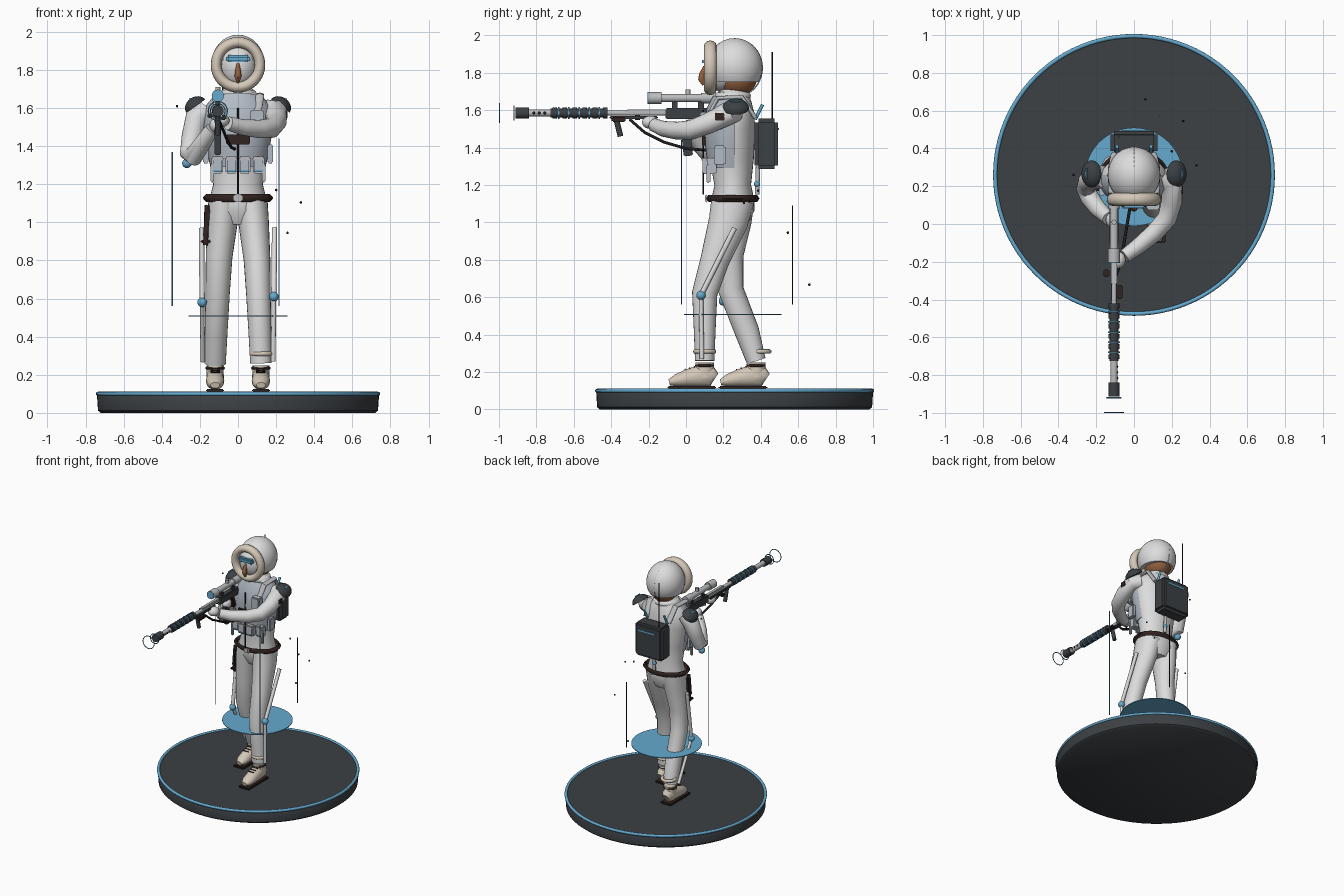
import bpy, bmesh, math
from mathutils import Vector, Matrix, Euler

cube = bpy.data.objects.get("Cube")
if cube:
    bpy.data.objects.remove(cube, do_unlink=True)


def colour(name, *rgb):
    m = bpy.data.materials.new(name)
    m.use_nodes = True
    m.diffuse_color = (*rgb, 1)
    m.node_tree.nodes["Principled BSDF"].inputs["Base Color"].default_value = (*rgb, 1)
    return m


WHITE = colour("suit white", .72, .72, .72)
VEST = colour("vest grey", .45, .5, .56)
METAL = colour("pale metal", .5, .51, .52)
CREAM = colour("fur cream", .66, .58, .48)
CHAR = colour("charcoal", .045, .052, .058)
BLACK = colour("black", .012, .012, .014)
BLUE = colour("ice blue", .13, .4, .62)
SKIN = colour("skin brown", .3, .12, .05)
BROWN = colour("dark leather", .03, .017, .014)


def finish(bm, name, mat, angle=40):
    """Smooth shade with sharp creases and link the part."""
    bmesh.ops.recalc_face_normals(bm, faces=bm.faces)
    for f in bm.faces:
        f.smooth = True
    for e in bm.edges:
        e.smooth = len(e.link_faces) == 2 and e.calc_face_angle(0) < math.radians(angle)
    me = bpy.data.meshes.new(name)
    bm.to_mesh(me)
    bm.free()
    me.materials.append(mat)
    ob = bpy.data.objects.new(name, me)
    bpy.context.collection.objects.link(ob)
    return ob


def loft(name, rings, mat, ref=(1, 0, 0), seg=24, front_only=None):
    """Skin elliptical rings (x, y, z, ru, rv) along a path."""
    bm = bmesh.new()
    pts = [Vector(r[:3]) for r in rings]
    loops = []
    for i, r in enumerate(rings):
        d = (pts[min(i + 1, len(pts) - 1)] - pts[max(i - 1, 0)]).normalized()
        u = Vector(ref)
        u = (u - d * u.dot(d)).normalized()
        v = d.cross(u)
        loops.append([bm.verts.new(pts[i] + u * r[3] * math.cos(a) + v * r[-1] * math.sin(a))
                      for a in (2 * math.pi * k / seg for k in range(seg))])
    for a, b in zip(loops, loops[1:]):
        for k in range(seg):
            n = (k + 1) % seg
            bm.faces.new((a[k], a[n], b[n], b[k]))
    bm.faces.new(loops[0])
    bm.faces.new(loops[-1])
    if front_only is not None:
        bmesh.ops.bisect_plane(bm, geom=bm.verts[:] + bm.edges[:] + bm.faces[:], plane_co=(0, front_only, 0),
                               plane_no=(0, 1, 0), clear_outer=True)
    return finish(bm, name, mat)


def rod(name, a, b, r, mat, seg=12):
    d = Vector(b) - Vector(a)
    ref = (0, 0, 1) if abs(d.z) < .7 * d.length else (1, 0, 0)
    return loft(name, [(*a, r), (*b, r)], mat, ref, seg)


def box(name, c, size, mat, bevel=.006, rot=(0, 0, 0)):
    bm = bmesh.new()
    bmesh.ops.create_cube(bm, size=1)
    bmesh.ops.scale(bm, vec=size, verts=bm.verts)
    if bevel:
        bmesh.ops.bevel(bm, geom=bm.edges[:], offset=bevel, segments=2, affect='EDGES')
    bm.transform(Matrix.Translation(c) @ Euler(rot).to_matrix().to_4x4())
    return finish(bm, name, mat)


def ball(name, c, r, mat, cuts=(), rot=(0, 0, 0), seg=32):
    """Ellipsoid, optionally sliced by local planes (point, removed side)."""
    bm = bmesh.new()
    bmesh.ops.create_uvsphere(bm, u_segments=seg, v_segments=seg // 2, radius=1)
    bmesh.ops.scale(bm, vec=r, verts=bm.verts)
    for co, no in cuts:
        bmesh.ops.bisect_plane(bm, geom=bm.verts[:] + bm.edges[:] + bm.faces[:],
                               plane_co=co, plane_no=no, clear_outer=True)
        bmesh.ops.holes_fill(bm, edges=bm.edges)
    bm.transform(Matrix.Translation(c) @ Euler(rot).to_matrix().to_4x4())
    return finish(bm, name, mat)


def torus(name, c, R, r, mat, rot=(0, 0, 0), scale=(1, 1, 1), seg=40, sides=12):
    bm = bmesh.new()
    vs = [[bm.verts.new(((R + r * math.cos(b)) * math.cos(a), (R + r * math.cos(b)) * math.sin(a), r * math.sin(b)))
           for b in (2 * math.pi * j / sides for j in range(sides))]
          for a in (2 * math.pi * i / seg for i in range(seg))]
    for i in range(seg):
        for j in range(sides):
            p, q = vs[i], vs[(i + 1) % seg]
            bm.faces.new((p[j], q[j], q[(j + 1) % sides], p[(j + 1) % sides]))
    bm.transform(Matrix.Translation(c) @ Euler(rot).to_matrix().to_4x4() @ Matrix.Diagonal((*scale, 1)))
    return finish(bm, name, mat, 80)


FACING = (math.pi / 2, 0, 0)

# Display base and floating disc
loft("base", [(0, .26, z, r) for z, r in ((0, .72), (.012, .735), (.09, .74), (.102, .732))], CHAR, seg=96)
torus("base_rim", (0, .26, .1), .735, .011, BLUE, seg=96)
loft("halo_disc", [(0, .25, .505, .26), (0, .25, .511, .26)], BLUE, seg=64)

# Legs, struts and boots (left leg forward, right leg back)
for side, s, path, ankle in (
        ("left", 1, [(.2, .8, .155, .07, .078), (.2, .62, .1, .064, .068), (.2, .42, .1, .06, .058)], .1),
        ("right", -1, [(.2, .82, .235, .07, .072), (.2, .64, .24, .064, .068), (.2, .42, .325, .06, .066)], .375)):
    rings = [(s * .07, .25, 1.12, .085, .115), (s * .082, .245 if s < 0 else .225, 1, .08, .105)]
    rings += [(s * (.1 + (.8 - z) * .04), y, z, ru, rv) for _, z, y, ru, rv in path]
    loft(side + "_leg", rings + [(s * .12, ankle, .26, .056, .052)], WHITE)
    torus(side + "_cuff", (s * .122, ankle + (.02 if s < 0 else 0), .31), .05, .012, CREAM)
    boot = [(.055, .165, .028, .032), (.04, .175, .042, .052), (-.02, .18, .046, .06),
            (-.09, .168, .048, .047), (-.15, .155, .044, .034), (-.19, .145, .024, .016)]
    loft(side + "_boot", [(s * .12, ankle + y, z, a, b) for y, z, a, b in boot], CREAM)
    loft(side + "_boot_shaft", [(s * .12, ankle, .17, .046, .052), (s * .12, ankle, .25, .044, .05)], CREAM)
    torus(side + "_boot_strap", (s * .12, ankle, .235), .043, .008, BROWN)
    box(side + "_sole", (s * .12, ankle - .07, .117), (.095, .26, .018), BROWN)
    for i in range(3):
        rod(side + "_lace", (s * .12 - .025, ankle - .055 - i * .025, .228 - i * .007),
            (s * .12 + .025, ankle - .055 - i * .025, .228 - i * .007), .004, BROWN, 8)
    knee = (s * .188, .08 if s > 0 else .2, .61 if s > 0 else .58)
    ball(side + "_knee_joint", knee, (.025,) * 3, BLUE)
    rod(side + "_thigh_strut", (s * .192, .26, .97), knee, .014, WHITE)
    rod(side + "_shin_strut", knee, (s * .185, ankle - .015, .27), .012, WHITE)

# Torso, vest and belt
loft("torso", [(0, .25, .99, .1, .08), (0, .25, 1.06, .155, .115), (0, .25, 1.12, .15, .115),
               (0, .25, 1.2, .13, .098), (0, .245, 1.34, .148, .118), (0, .24, 1.5, .175, .13),
               (0, .245, 1.6, .175, .12), (0, .255, 1.66, .12, .095), (0, .26, 1.71, .065, .07)], WHITE, seg=32)
loft("vest", [(0, .24, 1.29, .145, .122), (0, .24, 1.38, .164, .134), (0, .235, 1.5, .185, .142),
              (0, .24, 1.6, .18, .13), (0, .25, 1.66, .13, .108)], VEST, seg=32, front_only=.26)
torus("collar", (0, .25, 1.675), .075, .022, WHITE)
belt = torus("belt", (0, .25, 1.128), .168, .018, BROWN, scale=(1, .77, 1.1), sides=4)
box("belt_buckle", (0, .108, 1.128), (.045, .014, .042), METAL)
rod("zipper", (0, .093, 1.15), (0, .093, 1.6), .004, BLACK, 8)
box("chest_patch", (0, .095, 1.435), (.125, .02, .055), BROWN)
for i in range(4):
    x = -.108 + i * .072
    y = .125 + x * x * 2.5 - .015
    box("pouch", (x, y, 1.3), (.06, .05, .085), VEST, .008)
    box("pouch_flap", (x, y - .006, 1.335), (.063, .048, .02), METAL)
    box("pouch_line", (x, y - .027, 1.27), (.045, .004, .008), BLUE, 0)
for s in (-1, 1):
    box("side_pouch", (s * .17, .18, 1.36), (.03, .06, .1), VEST)
    box("hip_tab", (s * .135, .12, 1.26), (.02, .02, .1), METAL)
    loft("shoulder_strap", [(s * .1, .12, 1.57, .022, .012), (s * .115, .17, 1.665, .022, .012),
                            (s * .115, .3, 1.67, .022, .012), (s * .1, .37, 1.56, .022, .012)], METAL)
    tilt = (0, s * math.radians(35), 0)
    ball("shoulder_pad", (s * .222, .265, 1.61), (.06, .072, .048), CHAR, [((0, 0, 0), (0, 0, -1))], tilt)
    box("pad_stripe", (s * .252, .265, 1.648), (.008, .055, .008), BLUE, 0, tilt)
box("radio_pouch", (.1, .1, 1.54), (.07, .05, .1), VEST)

# Holstered knife
box("knife_sheath", (-.165, .2, 1.0), (.026, .04, .15), BROWN, .006, (0, .08, 0))
box("knife_guard", (-.168, .2, .9), (.06, .045, .016), BROWN)
rod("knife_handle", (-.17, .2, .88), (-.163, .2, 1.09), .013, BROWN)

# Arms
loft("right_arm", [(-.165, .25, 1.6, .055, .06), (-.215, .245, 1.55, .062, .062), (-.24, .225, 1.45, .056, .056),
                   (-.255, .19, 1.36, .05, .05), (-.235, .14, 1.345, .05, .05), (-.19, .08, 1.41, .045, .045),
                   (-.135, .03, 1.49, .036, .036)], WHITE)
loft("left_arm", [(.15, .26, 1.59, .055, .055), (.2, .22, 1.58, .062, .062), (.2, .12, 1.53, .056, .056),
                  (.175, .03, 1.495, .052, .052), (.11, -.045, 1.49, .048, .048), (.02, -.12, 1.5, .042, .042),
                  (-.05, -.17, 1.52, .036, .036)], WHITE, (0, 0, 1))
ball("right_elbow_joint", (-.268, .18, 1.31), (.025,) * 3, BLUE)
ball("right_hand", (-.115, .02, 1.51), (.034, .042, .04), WHITE)
ball("left_hand", (-.085, -.19, 1.535), (.04, .045, .035), WHITE)
box("arm_patch", (.256, .18, 1.565), (.008, .05, .04), BROWN, .003)

# Head, hood and fur ring
ball("head", (0, .27, 1.775), (.095, .11, .1), SKIN)
ball("hood", (0, .26, 1.83), (.14, .15, .155), WHITE, [((0, 0, -.08), (0, 0, -1)), ((0, -.12, 0), (0, -1, 0))])
ball("face_mask", (0, .195, 1.82), (.1, .1, .12), WHITE)
torus("fur_ring", (0, .13, 1.827), .115, .028, CREAM, FACING, (1, 1.02, 1.2))
box("goggles", (0, .105, 1.86), (.125, .04, .038), BLUE, .01)
loft("nose", [(0, .1, 1.835, .007), (0, .085, 1.79, .016), (0, .083, 1.765, .018), (0, .095, 1.735, .008)], SKIN)
torus("hood_seam", (0, .262, 1.826), .146, .0035, METAL, (0, math.pi / 2, 0), (1.06, 1, 1))

# Backpack, antenna and hoses
box("backpack", (0, .43, 1.42), (.25, .125, .27), CHAR, .02)
box("pack_stripe", (.01, .494, 1.5), (.15, .006, .012), BLUE, 0)
rod("antenna", (-.08, .46, 1.5), (-.08, .46, 1.91), .004, BLACK, 8)
rod("pack_hose", (.02, .385, 1.3), (.02, .38, 1.15), .012, METAL)
ball("hose_joint", (.02, .38, 1.205), (.017,) * 3, BLUE)
for s in (-1, 1):
    rod("pack_tube", (s * .09, .37, 1.55), (s * .09, .41, 1.63), .009, BLUE)

# Rifle along the front axis
GX, GZ = -.106, 1.585


def barrel(name, y0, y1, r, mat, z=GZ):
    return rod(name, (GX, y0, z), (GX, y1, z), r, mat, 20)


barrel("rifle_barrel", -.88, 0, .014, METAL)
barrel("muzzle_sleeve", -.84, -.725, .019, METAL)
barrel("muzzle_brake", -.912, -.84, .03, CHAR)
barrel("handguard", -.725, -.42, .023, CHAR)
for i in range(6):
    barrel("handguard_rib", -.715 + i * .054, -.69 + i * .054, .029, CHAR)
for i in range(5):
    barrel("handguard_band", -.684 + i * .054, -.676 + i * .054, .031, BLUE)
for i in range(3):
    ball("sleeve_port", (GX + .017, -.815 + i * .03, GZ), (.006, .008, .008), BLACK, seg=12)
for y, r in ((-.997, .05), (-.92, .038)):
    torus("muzzle_ring", (GX, y, GZ), r, .003, BLUE, FACING, sides=8)
box("rifle_body", (GX, .05, GZ - .003), (.05, .32, .058), CHAR)
box("rifle_rail", (GX, -.15, GZ + .005), (.034, .34, .03), METAL)
box("under_rail", (GX, -.28, GZ - .024), (.03, .26, .018), CHAR)
box("rifle_stock", (GX, .2, GZ - .015), (.042, .14, .08), CHAR, .012)
box("magazine", (GX, .005, 1.43), (.036, .05, .15), CHAR, .006, (.1, 0, 0))
box("pistol_grip", (GX, .08, 1.51), (.034, .04, .1), BROWN, .008, (.3, 0, 0))
rod("front_grip", (GX, -.375, 1.56), (GX, -.35, 1.46), .015, CHAR)
box("grip_mount", (GX + .03, -.36, 1.55), (.03, .075, .025), BROWN)
box("side_lamp", (GX - .04, -.26, 1.56), (.03, .04, .025), BROWN)

# Scope
barrel("scope_tube", -.19, .15, .022, METAL, 1.665)
barrel("scope_bell", -.2, -.13, .032, METAL, 1.665)
barrel("scope_eyepiece", .08, .16, .028, METAL, 1.665)
barrel("scope_lens", -.206, -.199, .031, BLUE, 1.665)
rod("scope_dial", (GX, .01, 1.665), (GX, .01, 1.71), .013, METAL)
for y in (-.06, .08):
    box("scope_mount", (GX, y, 1.63), (.025, .03, .05), CHAR)

# Sling
loft("sling", [(GX, -.3, 1.55, .008), (GX + .03, -.22, 1.48, .008), (GX + .05, -.12, 1.43, .008),
               (GX + .07, 0, 1.395, .008), (GX + .09, .12, 1.385, .008)], BLACK, seg=10)

# Thin marker rods and floating specks
for a, top in (((-.345, .2), 1.37), ((.215, -.025), 1.44), ((.137, .57), 1.09)):
    rod("marker_rod", (*a, .56), (*a, top), .0028, BLUE if a[1] < .5 else BLACK, 8)
for p in ((.33, .31, 1.105), (.26, .545, .945), (.06, .66, .667), (.2, .385, 1.17), (-.32, .26, 1.61)):
    ball("speck", p, (.007,) * 3, BLACK, seg=10)
